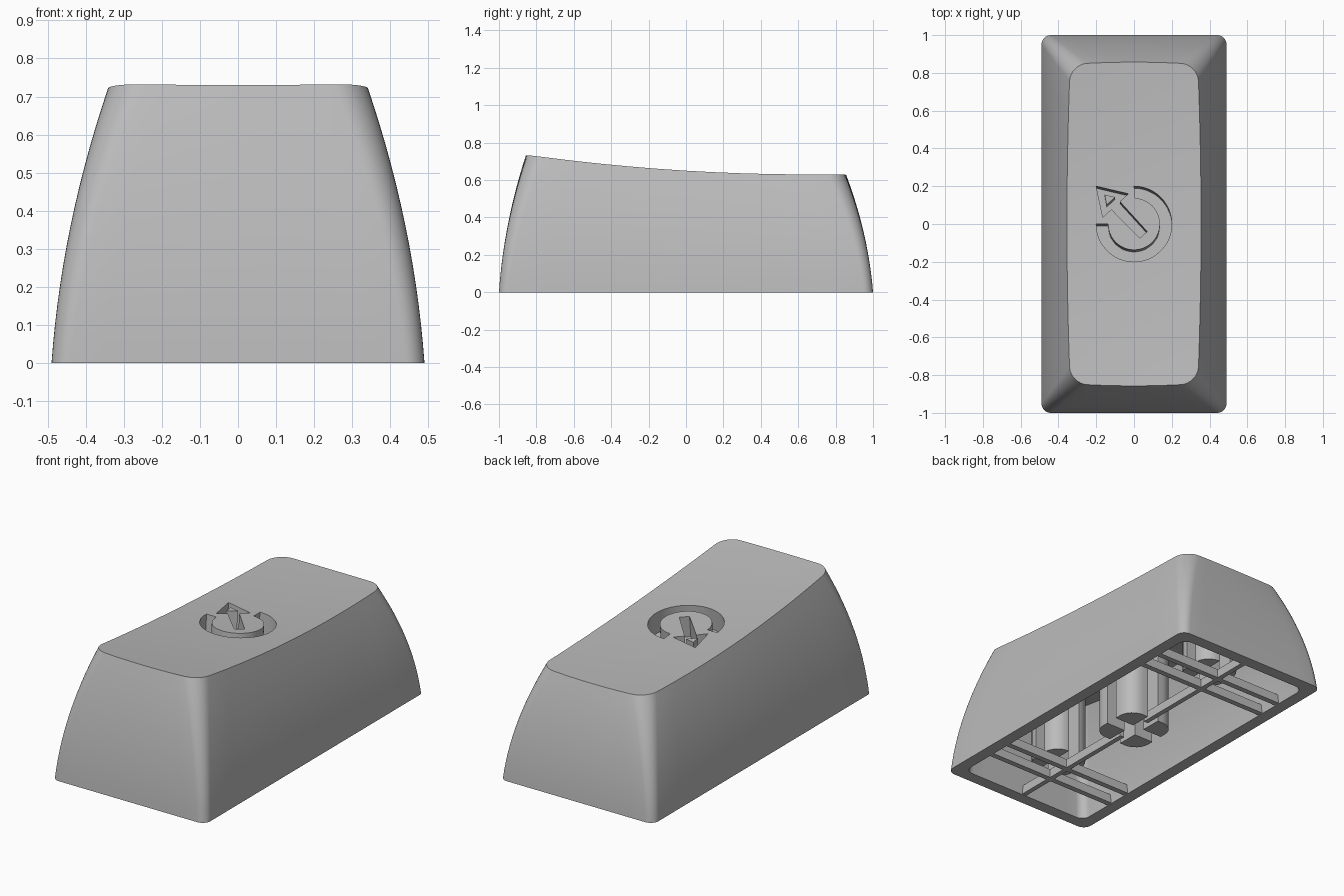
import bpy, bmesh
from math import pi, sin, cos

old = bpy.data.objects.get("Cube")
if old:
    bpy.data.objects.remove(old)

grey = bpy.data.materials.new("plain grey")
grey.use_nodes = True
GREY = (0.5, 0.5, 0.5, 1)
grey.diffuse_color = GREY
grey.node_tree.nodes["Principled BSDF"].inputs["Base Color"].default_value = GREY

ROOF = 0.14       # thickness of the top
ENGRAVE = 0.12    # depth of the icon


def top_z(x, y):
    """Dished, sloping top surface."""
    return 0.625 + 0.105 * ((0.65 - y) / 1.5) ** 2 + 0.05 * x * x - 0.001


def finish(name, bm):
    bmesh.ops.recalc_face_normals(bm, faces=bm.faces[:])
    mesh = bpy.data.meshes.new(name)
    bm.to_mesh(mesh)
    bm.free()
    ob = bpy.data.objects.new(name, mesh)
    bpy.context.collection.objects.link(ob)
    mesh.materials.append(grey)
    return ob


def smooth(ob):
    bpy.ops.object.select_all(action='DESELECT')
    ob.select_set(True)
    bpy.context.view_layer.objects.active = ob
    bpy.ops.object.shade_smooth_by_angle(angle=pi / 6)


def outline(hx, hy, r, bow=0.0, arc=8, side=10):
    """Rounded rectangle with slightly bowed sides, same point count every time."""
    corners = [(1, 1), (-1, 1), (-1, -1), (1, -1)]
    pts = []
    for i, (sx, sy) in enumerate(corners):
        for k in range(arc + 1):
            a = (i + k / arc) * pi / 2
            pts.append((sx * (hx - r) + r * cos(a), sy * (hy - r) + r * sin(a)))
        nx, ny = corners[(i + 1) % 4]
        a = (i + 1) * pi / 2
        x0, y0 = pts[-1]
        x1, y1 = nx * (hx - r) + r * cos(a), ny * (hy - r) + r * sin(a)
        for k in range(1, side):
            t = k / side
            pts.append((x0 + (x1 - x0) * t, y0 + (y1 - y0) * t))
    return [(x + bow * x / hx * (1 - (y / hy) ** 2),
             y + 0.7 * bow * y / hy * (1 - (x / hx) ** 2)) for x, y in pts]


def wall_rings(bm, base, top, drop, steps=14):
    """Curved walls from the base outline to the top outline."""
    rings = []
    for s in range(steps + 1):
        t = s / steps
        f = 0.35 * t + 0.65 * t * t
        rings.append([bm.verts.new((bx + (tx - bx) * f, by + (ty - by) * f,
                                    t * (top_z(tx, ty) - drop)))
                      for (bx, by), (tx, ty) in zip(base, top)])
    return rings


def cap_rings(bm, top, drop, steps=8):
    rings = []
    for s in range(1, steps):
        f = 1 - s / steps
        rings.append([bm.verts.new((x * f, y * f, top_z(x * f, y * f) - drop))
                      for x, y in top])
    return rings


def skin(bm, rings, drop):
    for a, b in zip(rings, rings[1:]):
        for i in range(len(a)):
            j = (i + 1) % len(a)
            bm.faces.new((a[i], a[j], b[j], b[i]))
    mid = bm.verts.new((0, 0, top_z(0, 0) - drop))
    last = rings[-1]
    for i in range(len(last)):
        bm.faces.new((last[i], last[(i + 1) % len(last)], mid))


def prism(name, pts, low, high, shear=0.0):
    """Solid from a flat outline; low and high give z for a point."""
    bm = bmesh.new()
    loops = []
    for level in (low, high):
        loop = []
        for x, y in pts:
            z = level(x, y)
            loop.append(bm.verts.new((x, y + shear * (z - top_z(x, y)), z)))
        loops.append(loop)
    a, b = loops
    bm.faces.new(a[::-1])
    bm.faces.new(b)
    for i in range(len(a)):
        j = (i + 1) % len(a)
        bm.faces.new((a[i], a[j], b[j], b[i]))
    return finish(name, bm)


def floor_z(x, y):
    return top_z(x, y) - ENGRAVE


def above_z(x, y):
    return top_z(x, y) + 0.05


def roof_z(x, y):
    return top_z(x, y) - ROOF + 0.01


# Hollow cap shell: outer skin, inner skin and bottom rim
bm = bmesh.new()
outer_top = outline(0.338, 0.845, 0.09, 0.017)
inner_top = outline(0.27, 0.77, 0.06, 0.015)
outer = wall_rings(bm, outline(0.49, 1.0, 0.05), outer_top, 0)
inner = wall_rings(bm, outline(0.42, 0.93, 0.05), inner_top, ROOF)
for i in range(len(outer[0])):
    j = (i + 1) % len(outer[0])
    bm.faces.new((outer[0][i], outer[0][j], inner[0][j], inner[0][i]))
skin(bm, outer + cap_rings(bm, outer_top, 0), 0)
skin(bm, inner + cap_rings(bm, inner_top, ROOF), ROOF)
shell = finish("cap_shell", bm)

# Engraved icon: three-quarter ring and an arrow
angles = [-pi + 1.5 * pi * k / 36 for k in range(37)]
ring = [(0.2 * cos(a), 0.2 * sin(a)) for a in angles]
ring += [(0.137 * cos(a), 0.137 * sin(a)) for a in reversed(angles)]
arrow = [(-0.2, 0.2), (-0.165, 0.035), (-0.12, 0.078), (0.03, -0.075),
         (0.07, -0.04), (-0.075, 0.119), (-0.03, 0.16)]
for label, pts in (("ring_cutter", ring), ("arrow_cutter", arrow)):
    cutter = prism(label, pts, floor_z, above_z, 0.09)
    cutter.hide_render = True
    mod = shell.modifiers.new(label, 'BOOLEAN')
    mod.operation = 'DIFFERENCE'
    mod.solver = 'EXACT'
    mod.object = cutter
    bpy.context.view_layer.objects.active = shell
    bpy.ops.object.modifier_apply(modifier=label)
    bpy.data.objects.remove(cutter)
smooth(shell)

# Raised island inside the arrow head
prism("arrow_island", [(-0.155, 0.155), (-0.145, 0.1), (-0.1, 0.142)],
      lambda x, y: floor_z(x, y) - 0.005, top_z, 0.09)


# Stems: four rounded quadrants around a cross slot
def stem(name, cy, bottom, r=0.16, gap=0.036):
    for n in range(4):
        sx, sy = (1, -1, -1, 1)[n], (1, 1, -1, -1)[n]
        pts = [(gap, gap), (r, gap)]
        pts += [(r - 0.09 + 0.09 * cos(a), r - 0.09 + 0.09 * sin(a))
                for a in [k * pi / 12 for k in range(7)]]
        pts.append((gap, r))
        smooth(prism(f"{name}_{n + 1}", [(sx * x, cy + sy * y) for x, y in pts],
                     lambda x, y: bottom, roof_z))


stem("centre_stem", 0, 0.0)
stem("front_stem", -0.64, 0.08, 0.13)
stem("back_stem", 0.64, 0.08, 0.13)


# Thin ribs across the opening
def rib(name, hx, y0, y1):
    prism(name, [(-hx, y0), (hx, y0), (hx, y1), (-hx, y1)],
          lambda x, y: 0.004, lambda x, y: 0.055)


for side, label in ((-1, "front"), (1, "back")):
    rib(f"{label}_long_rib", 0.014, *sorted((side * 0.1, side * 0.935)))
    for k, y in enumerate((0.57, 0.71)):
        rib(f"{label}_cross_rib_{k + 1}", 0.425, side * y - 0.016, side * y + 0.016)
